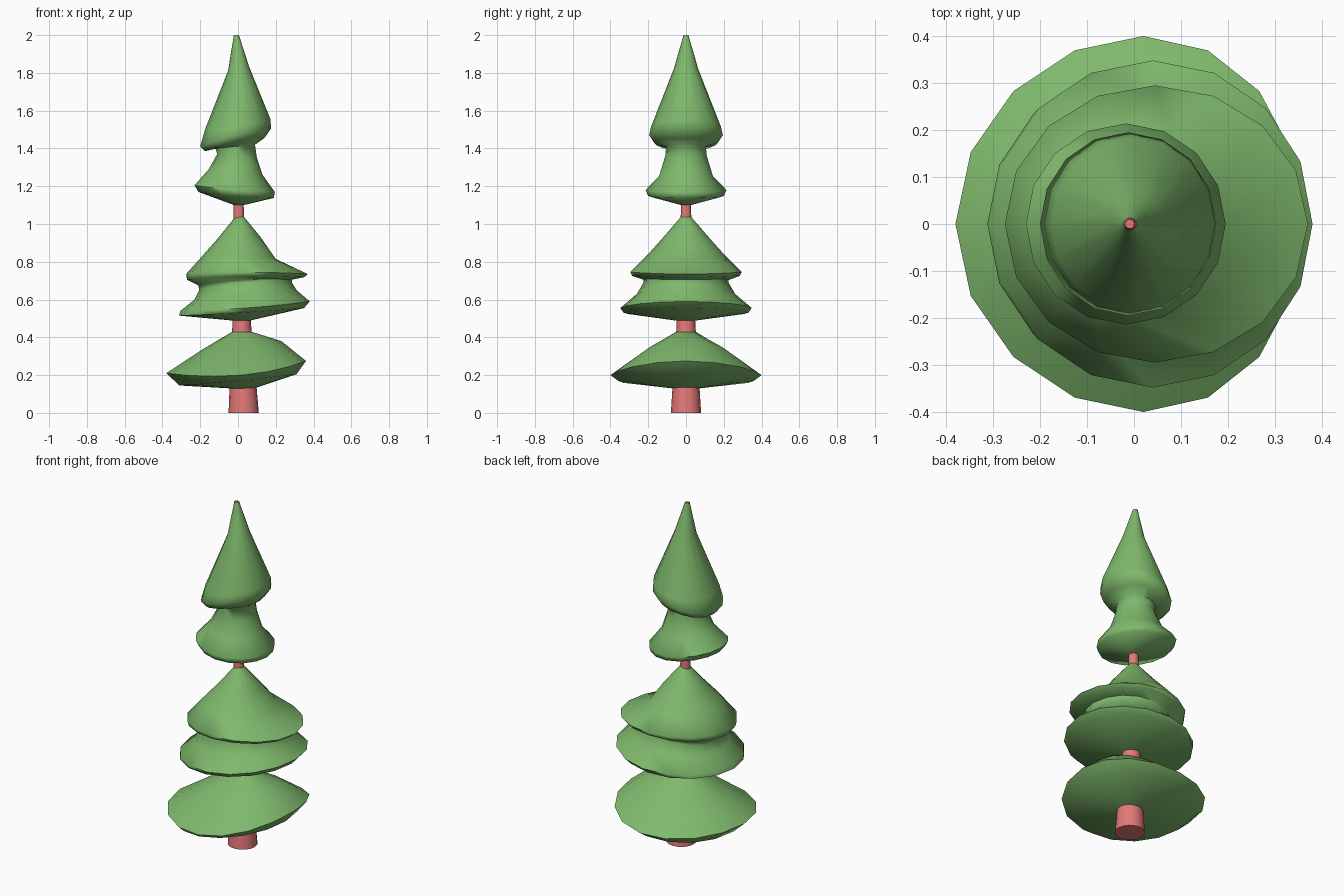
import bpy, math

SIDES = 16


def material(name, color):
    m = bpy.data.materials.new(name)
    m.diffuse_color = color
    return m


GREEN = material("foliage_green", (0.21, 0.48, 0.15, 1))
PINK = material("trunk_pink", (0.78, 0.19, 0.19, 1))


def loft(name, rings, mat, cap=False):
    """Skin a stack of tilted rings, listed from top to bottom.
    Ring: left x, left z, right x, right z, y radius, z at the sides, [x at the sides]."""
    verts, faces = [], []
    for xl, zl, xr, zr, ry, zm, *rest in rings:
        xm = rest[0] if rest else (xl + xr) / 2
        for i in range(SIDES):
            a = 2 * math.pi * i / SIDES
            c = math.cos(a)
            x = xm + (xr - xl) / 2 * c + ((xl + xr) / 2 - xm) * c * c
            z = zm + (zr - zl) / 2 * c + ((zl + zr) / 2 - zm) * c * c
            verts.append((x, ry * math.sin(a), z))
    for r in range(len(rings) - 1):
        for i in range(SIDES):
            j = (i + 1) % SIDES
            p, q = r * SIDES, (r + 1) * SIDES
            faces.append((p + i, q + i, q + j, p + j))
    if cap:
        last = (len(rings) - 1) * SIDES
        faces.append([last + i for i in reversed(range(SIDES))])
        faces.append(list(range(SIDES)))
    me = bpy.data.meshes.new(name)
    me.from_pydata(verts, [], faces)
    me.materials.append(mat)
    ob = bpy.data.objects.new(name, me)
    bpy.context.collection.objects.link(ob)
    bpy.ops.object.select_all(action='DESELECT')
    ob.select_set(True)
    bpy.context.view_layer.objects.active = ob
    bpy.ops.object.shade_smooth_by_angle(angle=math.radians(70))
    return ob


# leaning, tapered trunk: height, centre x, radius
trunk = [(2.0, -0.009, 0.01), (1.07, 0.004, 0.027), (0.46, 0.02, 0.05),
         (0.13, 0.027, 0.072), (0.0, 0.03, 0.08)]
loft("trunk", [(x - r, z, x + r, z, r, z) for z, x, r in trunk], PINK, cap=True)

# bottom skirt of branches
loft("lower_foliage", [
    (-0.03, .43, .07, .43, .05, .43),
    (-0.19, .335, .23, .38, .21, .335),
    (-0.38, .21, .36, .275, .40, .20, .02),
    (-0.31, .145, .31, .205, .36, .17),
    (-0.045, .13, .10, .135, .072, .13),
], GREEN)

# middle double skirt
loft("middle_foliage", [
    (-0.012, 1.04, .03, 1.04, .025, 1.04),
    (-0.11, .92, .12, .93, .12, .93),
    (-0.19, .83, .20, .815, .205, .835),
    (-0.275, .735, .37, .735, .295, .745, .045),
    (-0.27, .705, .35, .718, .285, .725),
    (-0.21, .675, .285, .705, .225, .705),
    (-0.205, .65, .285, .69, .225, .69),
    (-0.23, .60, .31, .65, .26, .63),
    (-0.305, .54, .38, .59, .348, .555, .04),
    (-0.312, .515, .35, .555, .33, .53),
    (-0.02, .488, .06, .488, .048, .488),
], GREEN)

# top cone with a flared collar below it
loft("upper_foliage", [
    (-0.022, 2.0, .005, 2.0, .013, 2.0),
    (-0.053, 1.81, .06, 1.83, .065, 1.82),
    (-0.175, 1.50, .172, 1.555, .185, 1.515),
    (-0.20, 1.41, .175, 1.505, .195, 1.47),
    (-0.175, 1.385, .14, 1.455, .17, 1.432),
    (-0.12, 1.40, .09, 1.42, .105, 1.41),
    (-0.11, 1.37, .10, 1.35, .11, 1.36),
    (-0.155, 1.29, .13, 1.26, .142, 1.255),
    (-0.23, 1.205, .195, 1.17, .214, 1.18),
    (-0.21, 1.17, .19, 1.138, .20, 1.148),
    (-0.02, 1.1, .03, 1.1, .026, 1.1),
], GREEN)
